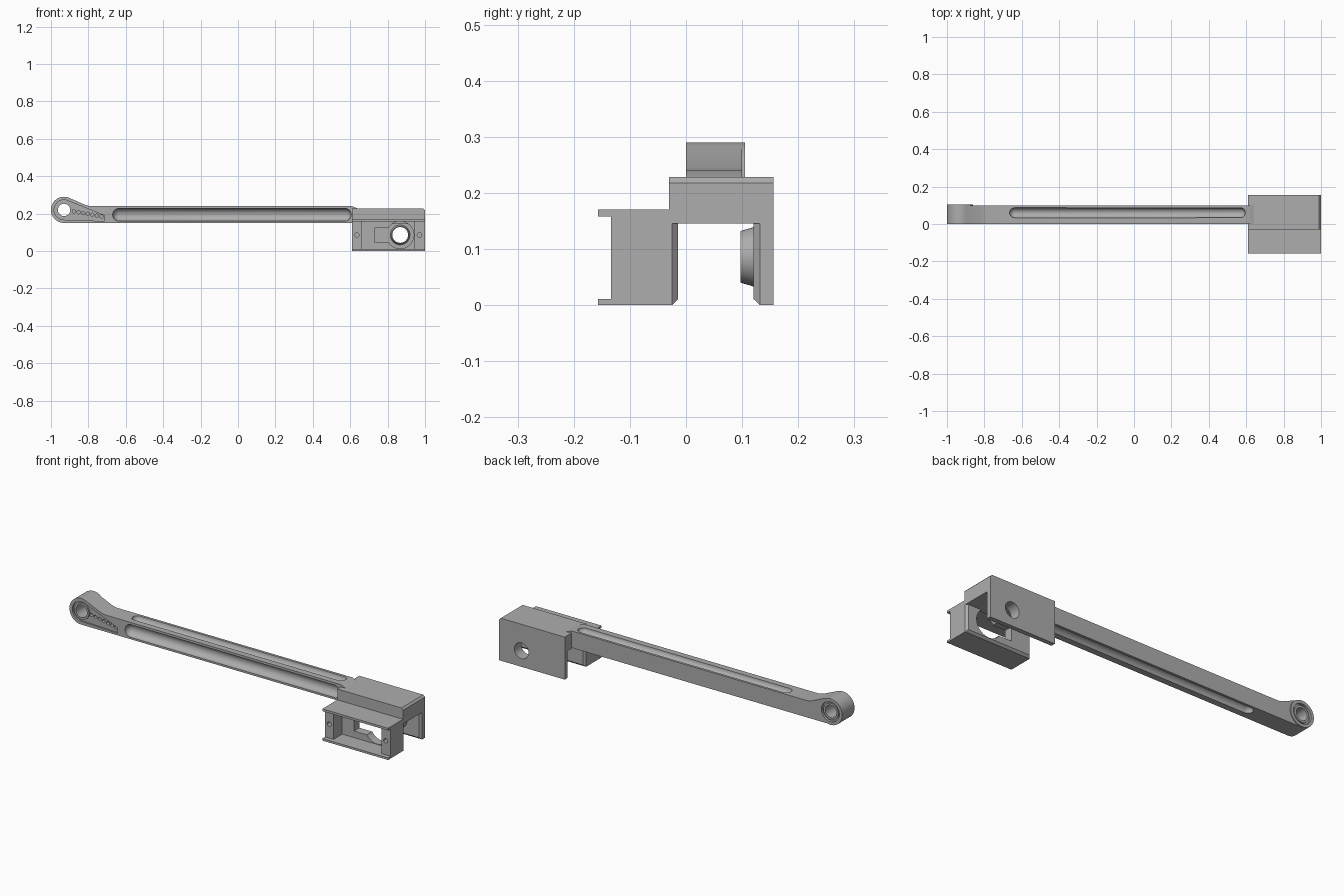
import bpy, bmesh, math
from mathutils import Matrix, Vector

if "Cube" in bpy.data.objects:
    bpy.data.objects.remove(bpy.data.objects["Cube"])

grey = bpy.data.materials.new("grey_metal")
grey.diffuse_color = (0.42, 0.42, 0.42, 1)
grey.use_nodes = True
grey.node_tree.nodes["Principled BSDF"].inputs["Base Color"].default_value = grey.diffuse_color


def finish(name, bm):
    bmesh.ops.recalc_face_normals(bm, faces=bm.faces)
    me = bpy.data.meshes.new(name)
    bm.to_mesh(me)
    bm.free()
    me.materials.append(grey)
    ob = bpy.data.objects.new(name, me)
    bpy.context.collection.objects.link(ob)
    return ob


def prism(name, pts, y0, y1, scale_back=1.0):
    """Extrude an x-z outline along y, optionally tapering about its centre."""
    bm = bmesh.new()
    cx = sum(p[0] for p in pts) / len(pts)
    cz = sum(p[1] for p in pts) / len(pts)
    a = [bm.verts.new((x, y0, z)) for x, z in pts]
    b = [bm.verts.new((cx + (x - cx) * scale_back, y1, cz + (z - cz) * scale_back)) for x, z in pts]
    bm.faces.new(a)
    bm.faces.new(b[::-1])
    for i in range(len(pts)):
        j = (i + 1) % len(pts)
        bm.faces.new((a[i], b[i], b[j], a[j]))
    return finish(name, bm)


def arc(cx, cz, r, a0=0, a1=360, n=48):
    full = a1 - a0 == 360
    count = n if full else n + 1
    return [(cx + r * math.cos(math.radians(a0 + (a1 - a0) * i / n)),
             cz + r * math.sin(math.radians(a0 + (a1 - a0) * i / n))) for i in range(count)]


def rect(x0, x1, z0, z1):
    return [(x0, z0), (x1, z0), (x1, z1), (x0, z1)]


def capsule(x0, x1, y, z, r):
    """Round-ended rod along x, used to mill the grooves."""
    bm = bmesh.new()
    bmesh.ops.create_uvsphere(bm, u_segments=32, v_segments=16, radius=r,
                              matrix=Matrix.Rotation(math.pi / 2, 4, 'Y'))
    for v in bm.verts:
        v.co.x += (x1 - r) if v.co.x > 1e-5 else (x0 + r)
        v.co += Vector((0, y, z))
    return finish("groove_cutter", bm)


def boolean(ob, tool, op='DIFFERENCE'):
    m = ob.modifiers.new("bool", 'BOOLEAN')
    m.operation, m.solver, m.object = op, 'EXACT', tool
    bpy.context.view_layer.objects.active = ob
    bpy.ops.object.modifier_apply(modifier=m.name)
    bpy.data.objects.remove(tool, do_unlink=True)


def wall(name, y_out, y_in, y_edge, z_top):
    """Side wall whose inner face is chamfered at the bottom and both ends."""
    bm = bmesh.new()
    c = 0.011
    rings = []
    for y, d in ((y_out, 0), (y_edge, 0), (y_in, c)):
        rings.append([bm.verts.new((x, y, z)) for x, z in rect(0.61 + d, 1 - d, d, z_top)])
    bm.faces.new(rings[0])
    bm.faces.new(rings[2])
    for p, q in zip(rings, rings[1:]):
        for i in range(4):
            j = (i + 1) % 4
            bm.faces.new((p[i], p[j], q[j], q[i]))
    return finish(name, bm)


# Long arm with the eyelet end
EX, EZ = -0.93, 0.22
outline = arc(EX, EZ, 0.07, 62, 270, 32) + [
    (0.61, 0.15), (0.61, 0.227), (0.64, 0.227), (0.61, 0.24), (-0.79, 0.24), (-0.815, 0.246)]
arm = prism("arm", outline, 0, 0.1)
boolean(arm, prism("eyelet_back", arc(EX, EZ, 0.0699), 0.09, 0.105), 'UNION')
for args in ((-0.67, 0.605, 0, 0.194, 0.034),
             (-0.665, 0.595, 0.06, 0.24, 0.027),
             (-0.665, 0.595, 0.06, 0.15, 0.027)):
    boolean(arm, capsule(*args))
# Tapered recess on the front, round recess on the back
boolean(arm, prism("cut", arc(EX, EZ, 0.053, 65, 262, 32) + [(-0.715, 0.16), (-0.715, 0.19)], -0.02, 0.01))
boolean(arm, prism("cut", arc(EX, EZ, 0.053), 0.093, 0.12))
boolean(arm, prism("cut", arc(EX, EZ, 0.033), -0.1, 0.2))
for i in range(7):
    boolean(arm, prism("cut", arc(-0.877 + 0.0245 * i, 0.212 - 0.0045 * i, 0.009, n=16), -0.02, 0.03))

# Raised bushings around the eyelet hole
for name, y0, y1 in (("bushing_front", 0.002, 0.012), ("bushing_back", 0.091, 0.101)):
    ring = prism(name, arc(EX, EZ, 0.044), y0, y1)
    boolean(ring, prism("cut", arc(EX, EZ, 0.033), -0.1, 0.2))

# Head block, with a chamfered top edge at the end
head = prism("head", [(0.61, 0.145), (1, 0.145), (1, 0.218), (0.99, 0.228), (0.61, 0.228)], -0.03, 0.156)

# Back wall with a hollow conical boss
HX, HZ = 0.867, 0.086
back = wall("back_wall", 0.156, 0.12, 0.132, 0.147)
boolean(back, prism("boss", arc(HX, HZ, 0.046), 0.097, 0.125, 1.18), 'UNION')
boolean(back, prism("cut", arc(HX, HZ, 0.042), 0, 0.3))

# Front housing: chamfered wall, lips, pocket and keyhole window
front = wall("front_housing", -0.134, -0.014, -0.025, 0.147)
boolean(front, prism("top", rect(0.61, 1, 0.14, 0.17), -0.134, -0.029), 'UNION')
for z0, z1 in ((0, 0.011), (0.158, 0.17)):
    boolean(front, prism("lip", rect(0.61, 1, z0, z1), -0.157, -0.12), 'UNION')
boolean(front, prism("cut", rect(0.66, 0.945, 0.011, 0.158), -0.14, -0.06))
boolean(front, prism("cut", arc(HX, HZ, 0.073), -0.1, 0.02))
boolean(front, prism("cut", rect(0.73, 0.83, 0.046, 0.122), -0.1, 0.02))
for x in (0.635, 0.97):
    boolean(front, prism("cut", arc(x, HZ, 0.012, n=20), -0.2, -0.09))

# Smooth curved faces, keep hard edges
bpy.ops.object.select_all(action='SELECT')
bpy.ops.object.shade_smooth_by_angle(angle=math.radians(25))
